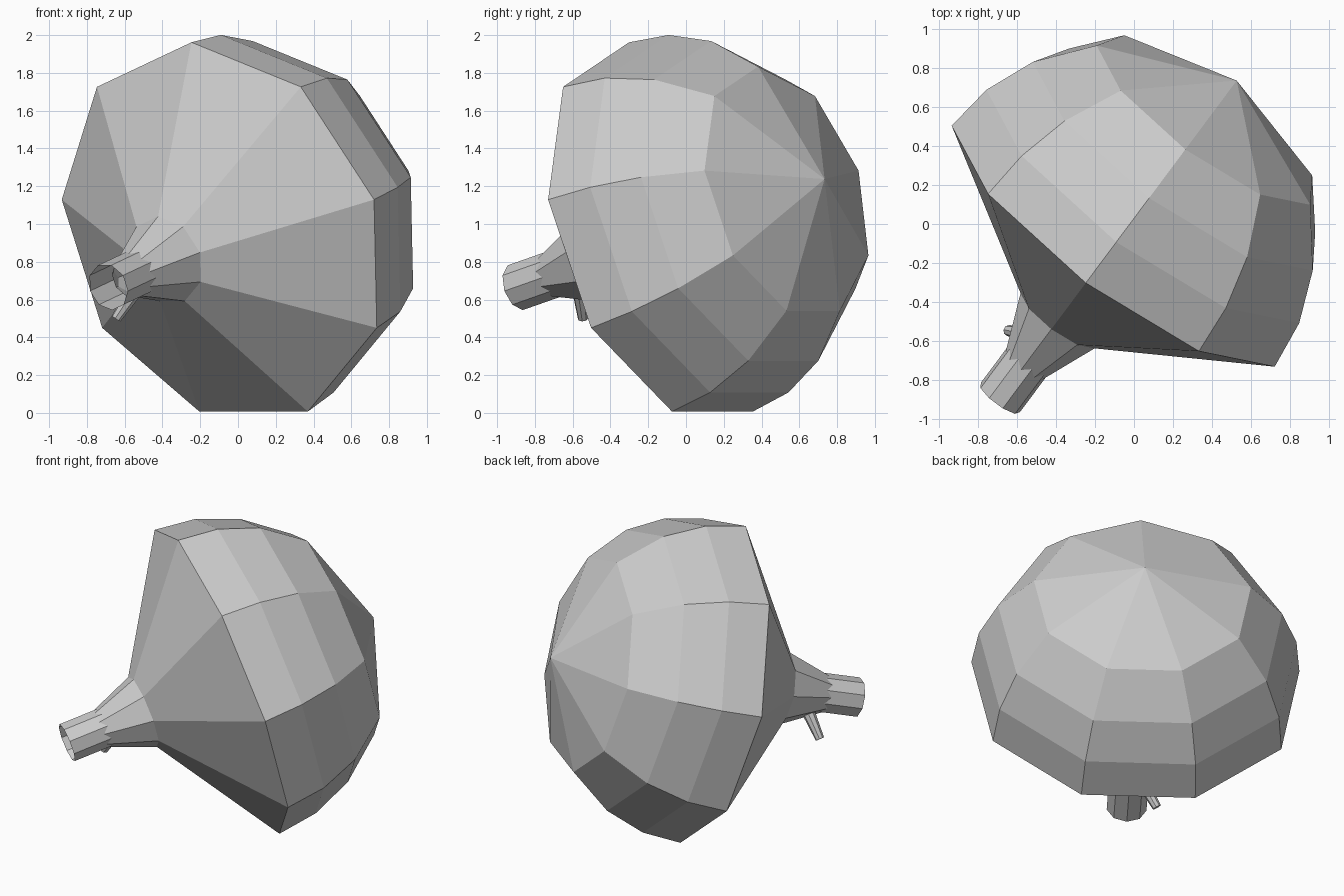
import bpy, bmesh, math
from mathutils import Vector, Matrix

if "Cube" in bpy.data.objects:
    bpy.data.objects.remove(bpy.data.objects["Cube"])

SIDES = 9


def frame(origin, direction):
    """Matrix whose z follows direction and whose x points as far up as possible."""
    d = Vector(direction).normalized()
    u = (Vector((0, 0, 1)) - d * d.z).normalized()
    v = d.cross(u)
    m = Matrix((u, v, d)).transposed().to_4x4()
    m.translation = Vector(origin)
    return m


def lathe(name, profile, matrix, sides=SIDES, phase=0.0, caps=False):
    """Faceted surface of revolution from (height, radius) pairs; radius 0 is a tip."""
    bm = bmesh.new()
    rings = []
    for h, r in profile:
        n = sides if r > 0 else 1
        rings.append([bm.verts.new((r * math.cos(phase + math.tau * i / sides),
                                    r * math.sin(phase + math.tau * i / sides), h))
                      for i in range(n)])
    for a, b in zip(rings, rings[1:]):
        for i in range(sides):
            j = (i + 1) % sides
            if len(b) == 1:
                bm.faces.new((a[i], a[j], b[0]))
            else:
                bm.faces.new((a[i], a[j], b[j], b[i]))
    if caps:
        bm.faces.new(rings[0][::-1])
        bm.faces.new(rings[-1])
    bmesh.ops.transform(bm, matrix=matrix, verts=bm.verts)
    mesh = bpy.data.meshes.new(name)
    bm.to_mesh(mesh)
    bm.free()
    obj = bpy.data.objects.new(name, mesh)
    bpy.context.collection.objects.link(obj)
    return obj


main_axis = frame((-0.077, -0.074, 0.954), (0.575, 0.771, 0.271))

# Cap: neck cone, flared underside, then a half-sphere in four equal steps
R = 1.047
dome = [(R * k / 4, R * math.sqrt(1 - (k / 4) ** 2)) for k in range(5)]
lathe("cap", [(-0.88, 0.103), (-0.534, 0.24)] + dome, main_axis)

# Open-ended stem, turned half a facet against the cap
lathe("stem", [(-1.06, 0.127), (-0.74, 0.127)], main_axis, phase=math.pi)

# Small spur under the neck
tip, base = Vector((-0.645, -0.545, 0.50)), Vector((-0.51, -0.57, 0.70))
lathe("spur", [(0, 0.028), ((base - tip).length, 0.045)],
      frame(tip, base - tip), sides=8, caps=True)
